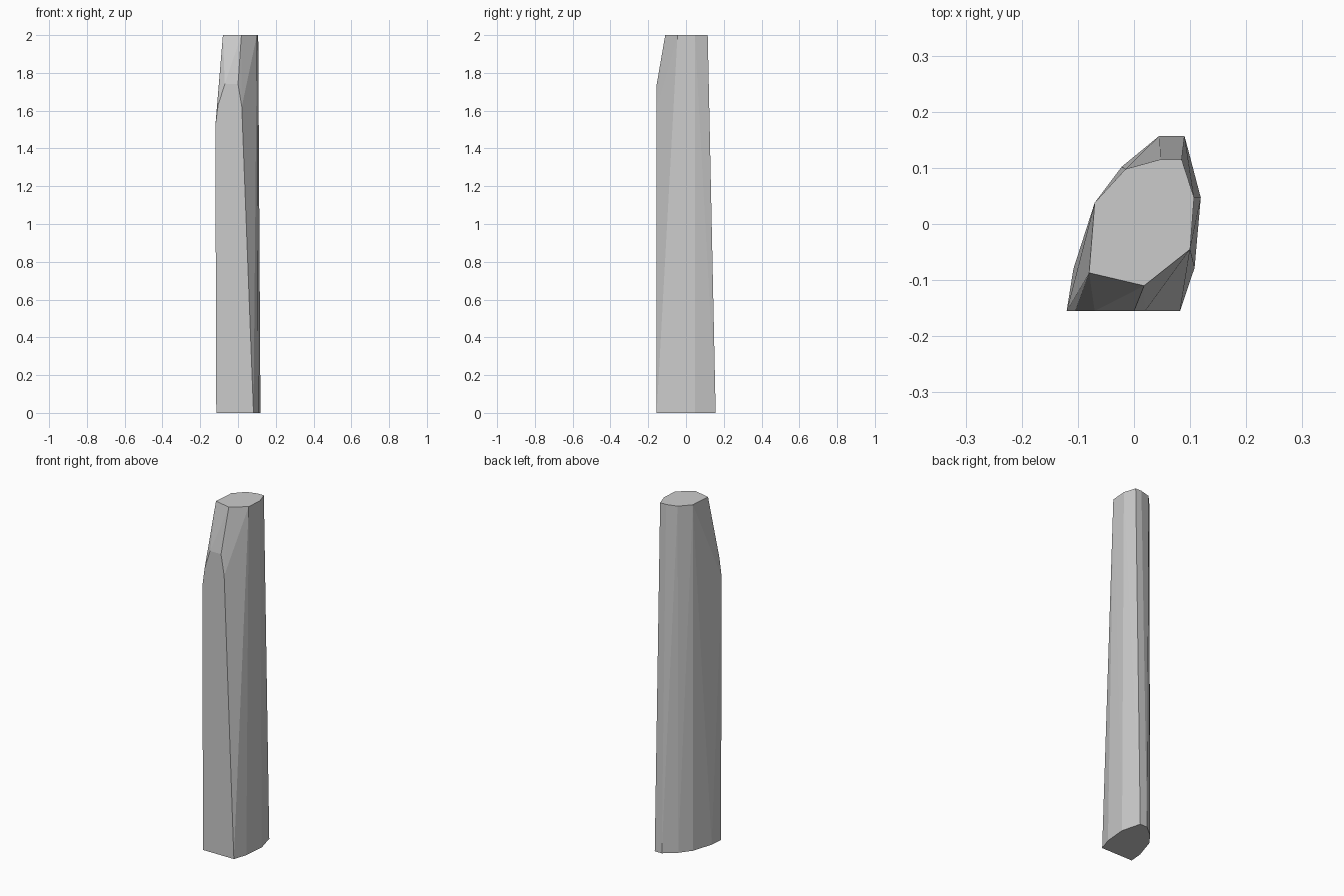
import bpy, bmesh

if "Cube" in bpy.data.objects:
    bpy.data.objects.remove(bpy.data.objects["Cube"])

# Outline at the ground, counter-clockwise from the front left corner
base = [(-0.115, -0.155), (0.082, -0.155), (0.108, -0.078), (0.119, 0.047),
        (0.09, 0.157), (0.045, 0.157), (-0.022, 0.102), (-0.07, 0.038),
        (-0.108, -0.08)]
# Smaller outline at the flat top
top = [(-0.08, -0.087), (0.018, -0.11), (0.10, -0.045), (0.107, 0.047),
       (0.085, 0.115), (0.047, 0.115), (-0.015, 0.098), (-0.07, 0.038)]
# Upper edge of the flat front face, where the chipped slope starts (x, z)
front_chip = [(-0.12, 1.52), (-0.105, 1.63), (-0.07, 1.74), (0.0, 1.74),
              (0.02, 1.62)]

points = [(x, y, 0) for x, y in base]
points += [(x, y, 2) for x, y in top]
points += [(x, -0.155, z) for x, z in front_chip]

# Faceted convex post
bm = bmesh.new()
for p in points:
    bm.verts.new(p)
hull = bmesh.ops.convex_hull(bm, input=bm.verts)
loose = [v for v in bm.verts if not v.link_faces]
bmesh.ops.delete(bm, geom=loose, context='VERTS')
bmesh.ops.dissolve_limit(bm, angle_limit=0.005, verts=bm.verts, edges=bm.edges)
bmesh.ops.recalc_face_normals(bm, faces=bm.faces)

mesh = bpy.data.meshes.new("stone_post")
bm.to_mesh(mesh)
bm.free()
post = bpy.data.objects.new("stone_post", mesh)
bpy.context.collection.objects.link(post)
